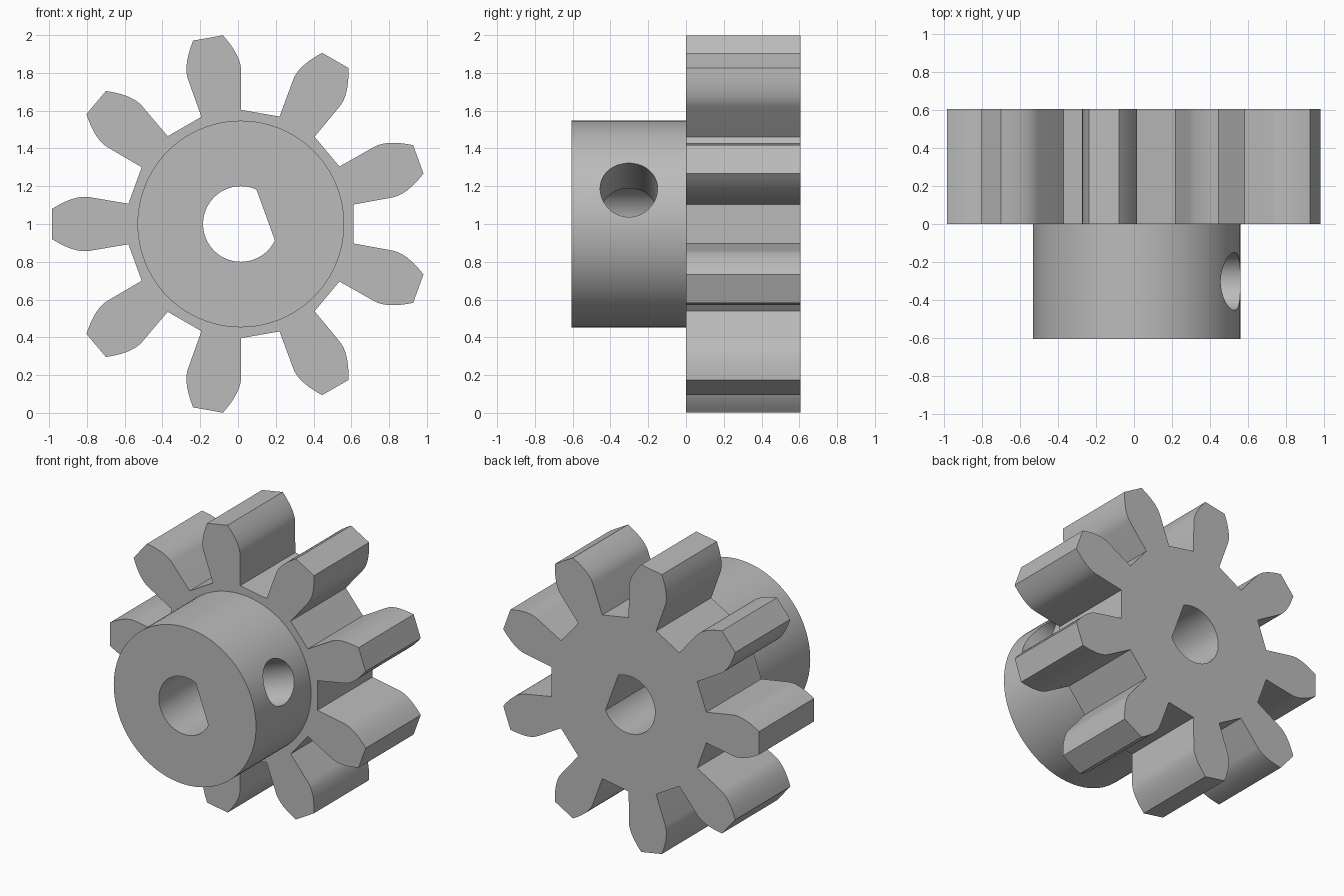
import bpy, bmesh
from math import sin, cos, pi, radians
from mathutils import Vector, Matrix

CENTRE = Vector((0.015, 0, 1.0))
HALF = 0.605          # depth of the gear and of the hub
TEETH = 9
KEY = radians(20)     # direction of the bore flat and the screw hole

old = bpy.data.objects.get("Cube")
if old:
    bpy.data.objects.remove(old, do_unlink=True)

steel = bpy.data.materials.new("plain grey")
steel.use_nodes = True
GREY = (0.5, 0.5, 0.5, 1)
steel.diffuse_color = GREY
steel.node_tree.nodes["Principled BSDF"].inputs["Base Color"].default_value = GREY


def prism(name, profile, y0, y1):
    """Extrude an (x, z) outline along y."""
    bm = bmesh.new()
    face = bm.faces.new([bm.verts.new((x, y0, z)) for x, z in profile])
    out = bmesh.ops.extrude_face_region(bm, geom=[face])
    moved = [v for v in out["geom"] if isinstance(v, bmesh.types.BMVert)]
    bmesh.ops.translate(bm, vec=(0, y1 - y0, 0), verts=moved)
    bmesh.ops.recalc_face_normals(bm, faces=bm.faces)
    mesh = bpy.data.meshes.new(name)
    bm.to_mesh(mesh)
    bm.free()
    mesh.materials.append(steel)
    obj = bpy.data.objects.new(name, mesh)
    bpy.context.collection.objects.link(obj)
    obj.location = CENTRE
    return obj


def arc(radius, start, end, steps):
    return [(radius * cos(start + (end - start) * i / steps),
             radius * sin(start + (end - start) * i / steps)) for i in range(steps + 1)]


def combine(target, tool, operation):
    mod = target.modifiers.new(operation.lower(), "BOOLEAN")
    mod.operation, mod.solver, mod.object = operation, "EXACT", tool
    bpy.context.view_layer.update()
    bpy.context.view_layer.objects.active = target
    bpy.ops.object.modifier_apply(modifier=mod.name)
    bpy.data.objects.remove(tool, do_unlink=True)


# Tooth flank: straight root, then a curve rounding in to the flat tip
root, a, b, c = (Vector(p) for p in ((0.595, 0.107), (0.8, 0.142), (0.878, 0.156), (1.0, 0.08)))
flank = [root] + [a * (1 - t) ** 2 + b * 2 * t * (1 - t) + c * t * t
                  for t in (i / 10 for i in range(11))]
tooth = [Vector((p.x, -p.y)) for p in flank] + flank[::-1]
outline = []
for i in range(TEETH):
    turn = Matrix.Rotation(KEY + i * 2 * pi / TEETH, 2)
    outline += [turn @ p for p in tooth]
gear = prism("pinion_gear", outline, 0, HALF)

# Hub
hub = prism("hub", arc(0.547, 0, 2 * pi, 96)[:-1], -HALF, 0.1)
combine(gear, hub, "UNION")

# D-shaped bore: the arc's closing chord is the flat
gap = 0.7954
bore = prism("bore_cutter", arc(0.2, KEY + gap, KEY + 2 * pi - gap, 64), -1, 1)
combine(gear, bore, "DIFFERENCE")

# Set screw hole from the hub's side to the bore
screw = prism("screw_cutter", arc(0.152, 0, 2 * pi, 48)[:-1], 0.05, 0.8)
axis = Vector((cos(KEY), 0, sin(KEY)))
screw.rotation_euler = Vector((0, 1, 0)).rotation_difference(axis).to_euler()
screw.location = CENTRE + Vector((0, -HALF / 2, 0))
combine(gear, screw, "DIFFERENCE")

bpy.ops.object.select_all(action="DESELECT")
gear.select_set(True)
bpy.context.view_layer.objects.active = gear
bpy.ops.object.shade_smooth_by_angle(angle=radians(25))
